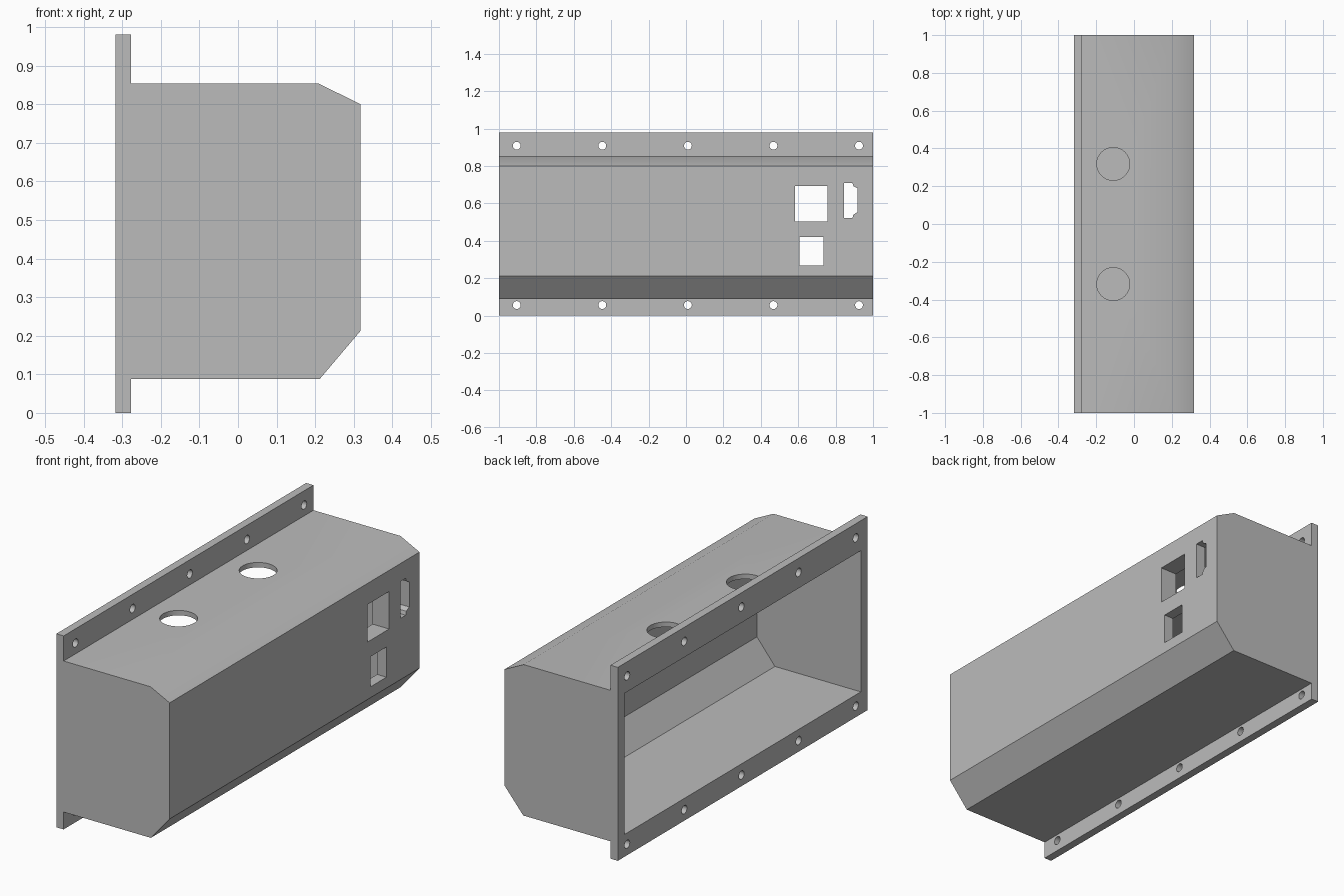
import bpy, bmesh
from math import pi
from mathutils import Vector, Matrix

old = bpy.data.objects.get("Cube")
if old:
    bpy.data.objects.remove(old, do_unlink=True)

grey = bpy.data.materials.new("plain grey")
GREY = (0.5, 0.5, 0.5, 1)
grey.diffuse_color = GREY
grey.use_nodes = True
grey.node_tree.nodes["Principled BSDF"].inputs["Base Color"].default_value = GREY


def finish(bm, name):
    bmesh.ops.recalc_face_normals(bm, faces=bm.faces)
    mesh = bpy.data.meshes.new(name)
    bm.to_mesh(mesh)
    bm.free()
    mesh.materials.append(grey)
    ob = bpy.data.objects.new(name, mesh)
    bpy.context.collection.objects.link(ob)
    return ob


def prism(name, points, axis, start, end):
    """Extrude a flat outline: (x, z) along y, or (y, z) along x."""
    bm = bmesh.new()
    place = (lambda a, b: (a, start, b)) if axis == "y" else (lambda a, b: (start, a, b))
    face = bm.faces.new([bm.verts.new(place(a, b)) for a, b in points])
    grown = bmesh.ops.extrude_face_region(bm, geom=[face])["geom"]
    shift = Vector((0, end - start, 0) if axis == "y" else (end - start, 0, 0))
    bmesh.ops.translate(bm, vec=shift, verts=[v for v in grown if isinstance(v, bmesh.types.BMVert)])
    return finish(bm, name)


def rod(name, centre, radius, depth, sides, along_x=False):
    bm = bmesh.new()
    turn = Matrix.Rotation(pi / 2, 4, "Y") if along_x else Matrix()
    bmesh.ops.create_cone(bm, cap_ends=True, segments=sides, radius1=radius, radius2=radius,
                          depth=depth, matrix=Matrix.Translation(centre) @ turn)
    return finish(bm, name)


def cut(target, cutter):
    mod = target.modifiers.new("cut", "BOOLEAN")
    mod.operation = "DIFFERENCE"
    mod.solver = "EXACT"
    mod.object = cutter
    bpy.context.view_layer.objects.active = target
    bpy.ops.object.modifier_apply(modifier=mod.name)
    bpy.data.objects.remove(cutter, do_unlink=True)


def rect(a0, a1, b0, b1):
    return [(a0, b0), (a1, b0), (a1, b1), (a0, b1)]


# Flanged enclosure with chamfered front corners
outline = [(-.318, 0), (-.277, 0), (-.277, .088), (.212, .088), (.317, .212),
           (.317, .8), (.21, .853), (-.277, .853), (-.277, .98), (-.318, .98)]
body = prism("enclosure", outline, "y", -1, 1)

# Hollow interior, open at the flange
cavity = [(-.4, .113), (.163, .113), (.264, .236), (.264, .775), (.16, .828), (-.4, .828)]
cut(body, prism("cavity", cavity, "y", -.945, .945))

# Round openings in the roof
for y in (-.318, .318):
    cut(body, rod("roof_hole", (-.11, y, .85), .087, .2, 64))

# Bolt holes along both flanges
for z in (.056, .908):
    for i in range(5):
        cut(body, rod("bolt_hole", (-.3, -.905 + i * .4575, z), .021, .2, 24, True))

# Front panel openings
socket = rect(.582, .757, .503, .693)
slot = [(.846, .522), (.89, .522), (.895, .54), (.918, .553),
        (.918, .68), (.895, .692), (.89, .709), (.846, .709)]
for shape in (socket, rect(.607, .736, .267, .42), slot):
    cut(body, prism("panel_hole", shape, "x", .2, .4))

# Short collar behind the square socket opening
collar = prism("socket_collar", rect(.55, .789, .47, .74), "x", .225, .27)
cut(collar, prism("collar_hole", socket, "x", .1, .4))

# Keep flat faces crisp and round holes smooth
for ob in bpy.context.selected_objects:
    ob.select_set(False)
for ob in (body, collar):
    ob.select_set(True)
bpy.context.view_layer.objects.active = body
bpy.ops.object.shade_smooth_by_angle(angle=pi / 6)
